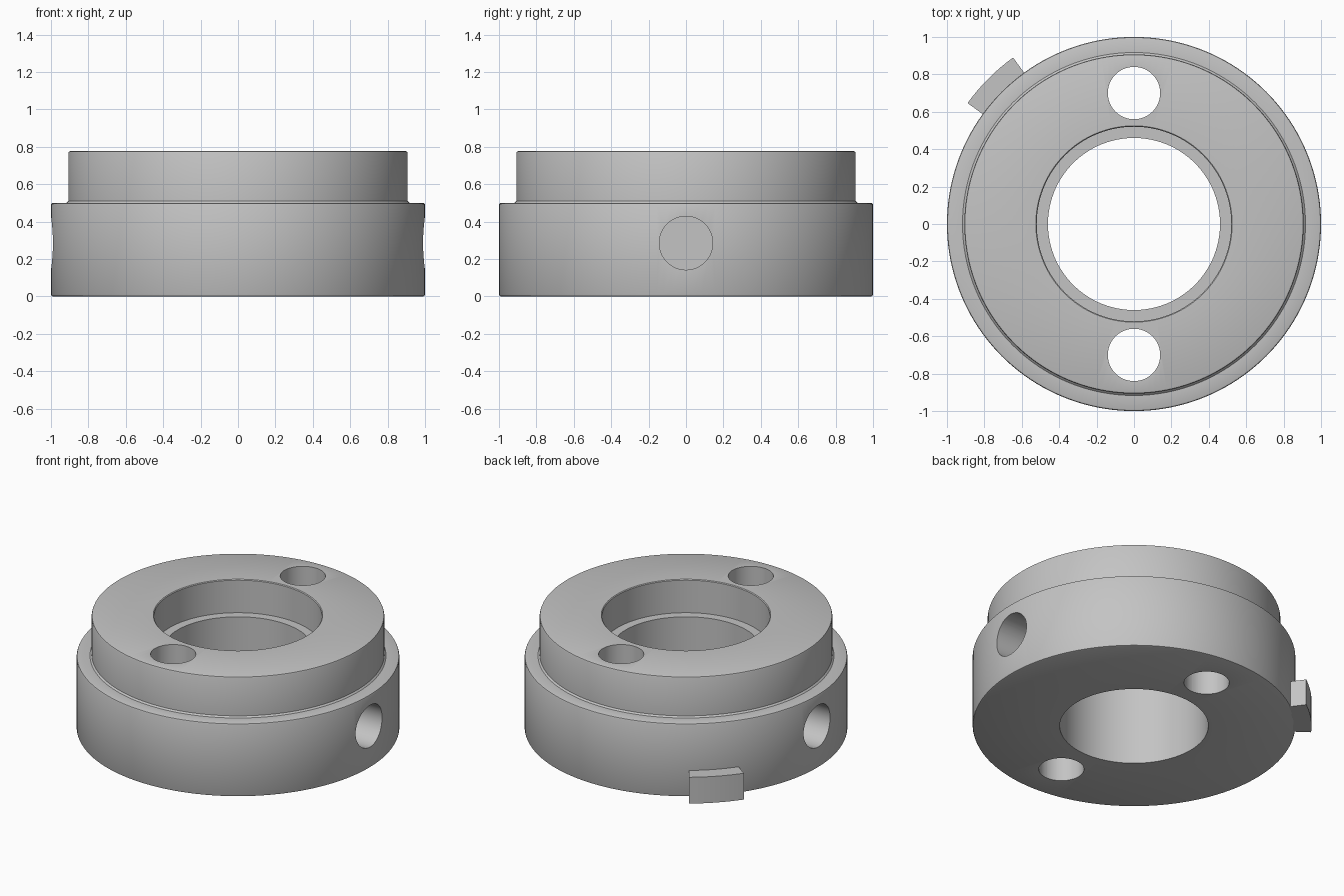
import bpy, bmesh
from math import pi, sin, cos, radians
from mathutils import Vector, Matrix

cube = bpy.data.objects.get("Cube")
if cube:
    bpy.data.objects.remove(cube, do_unlink=True)

grey = bpy.data.materials.new("machined grey")
grey.use_nodes = True
colour = (0.55, 0.55, 0.55, 1)
grey.diffuse_color = colour
grey.node_tree.nodes["Principled BSDF"].inputs["Base Color"].default_value = colour


def make_object(name, bm):
    bmesh.ops.recalc_face_normals(bm, faces=bm.faces)
    mesh = bpy.data.meshes.new(name)
    bm.to_mesh(mesh)
    bm.free()
    mesh.materials.append(grey)
    ob = bpy.data.objects.new(name, mesh)
    bpy.context.collection.objects.link(ob)
    return ob


def activate(ob):
    bpy.ops.object.select_all(action='DESELECT')
    ob.select_set(True)
    bpy.context.view_layer.objects.active = ob


def revolve(name, profile, steps):
    """Spin a closed (radius, height) outline about z."""
    bm = bmesh.new()
    verts = [bm.verts.new((r, 0, z)) for r, z in profile]
    edges = [bm.edges.new((v, verts[i - 1])) for i, v in enumerate(verts)]
    bmesh.ops.spin(bm, geom=verts + edges, cent=(0, 0, 0), axis=(0, 0, 1),
                   angle=2 * pi, steps=steps)
    bmesh.ops.remove_doubles(bm, verts=bm.verts, dist=1e-4)
    return make_object(name, bm)


def drill(ob, centre, axis, radius, depth):
    """Cut a round hole and remove the drill afterwards."""
    bm = bmesh.new()
    turn = Vector((0, 0, 1)).rotation_difference(Vector(axis)).to_matrix().to_4x4()
    bmesh.ops.create_cone(bm, cap_ends=True, segments=64, radius1=radius,
                          radius2=radius, depth=depth,
                          matrix=Matrix.Translation(centre) @ turn)
    cutter = make_object("drill", bm)
    cutter.hide_render = True
    mod = ob.modifiers.new("hole", 'BOOLEAN')
    mod.operation, mod.solver, mod.object = 'DIFFERENCE', 'EXACT', cutter
    activate(ob)
    bpy.ops.object.modifier_apply(modifier=mod.name)
    bpy.data.objects.remove(cutter, do_unlink=True)


# Stepped ring with a counterbore and softened rims
BASE, RIM, BORE, SEAT = 1.0, 0.907, 0.46, 0.52
SHOULDER, TOP, LEDGE, C = 0.5, 0.777, 0.55, 0.01
ring = revolve("stepped_ring", [
    (BORE, 0), (BASE - C, 0), (BASE - C * 0.3, C * 0.3), (BASE, C),
    (BASE, SHOULDER - C), (BASE - C * 0.3, SHOULDER - C * 0.3),
    (BASE - C, SHOULDER), (RIM + C, SHOULDER), (RIM, SHOULDER + C),
    (RIM, TOP - C), (RIM - C * 0.3, TOP - C * 0.3), (RIM - C, TOP),
    (SEAT + C / 2, TOP), (SEAT, TOP - C / 2), (SEAT, LEDGE), (BORE, LEDGE)], 160)

# Two through holes along z and two blind holes in the sides
for side in (1, -1):
    drill(ring, (0, side * 0.70, 0.4), (0, 0, 1), 0.14, 1.6)
    drill(ring, (side * 0.95, 0, 0.285), (1, 0, 0), 0.143, 0.5)

# Curved locating tab on the lower rim
bm = bmesh.new()
angles = [radians(126 + 18 * i / 12) for i in range(13)]
outline = [(1.1, a) for a in angles] + [(0.985, a) for a in reversed(angles)]
floor = bm.faces.new([bm.verts.new((r * cos(a), r * sin(a), 0)) for r, a in outline])
raised = bmesh.ops.extrude_face_region(bm, geom=[floor])["geom"]
bmesh.ops.translate(bm, vec=(0, 0, 0.18),
                    verts=[v for v in raised if isinstance(v, bmesh.types.BMVert)])
tab = make_object("locating_tab", bm)

for ob in (ring, tab):
    activate(ob)
    bpy.ops.object.shade_smooth_by_angle(angle=radians(30))
